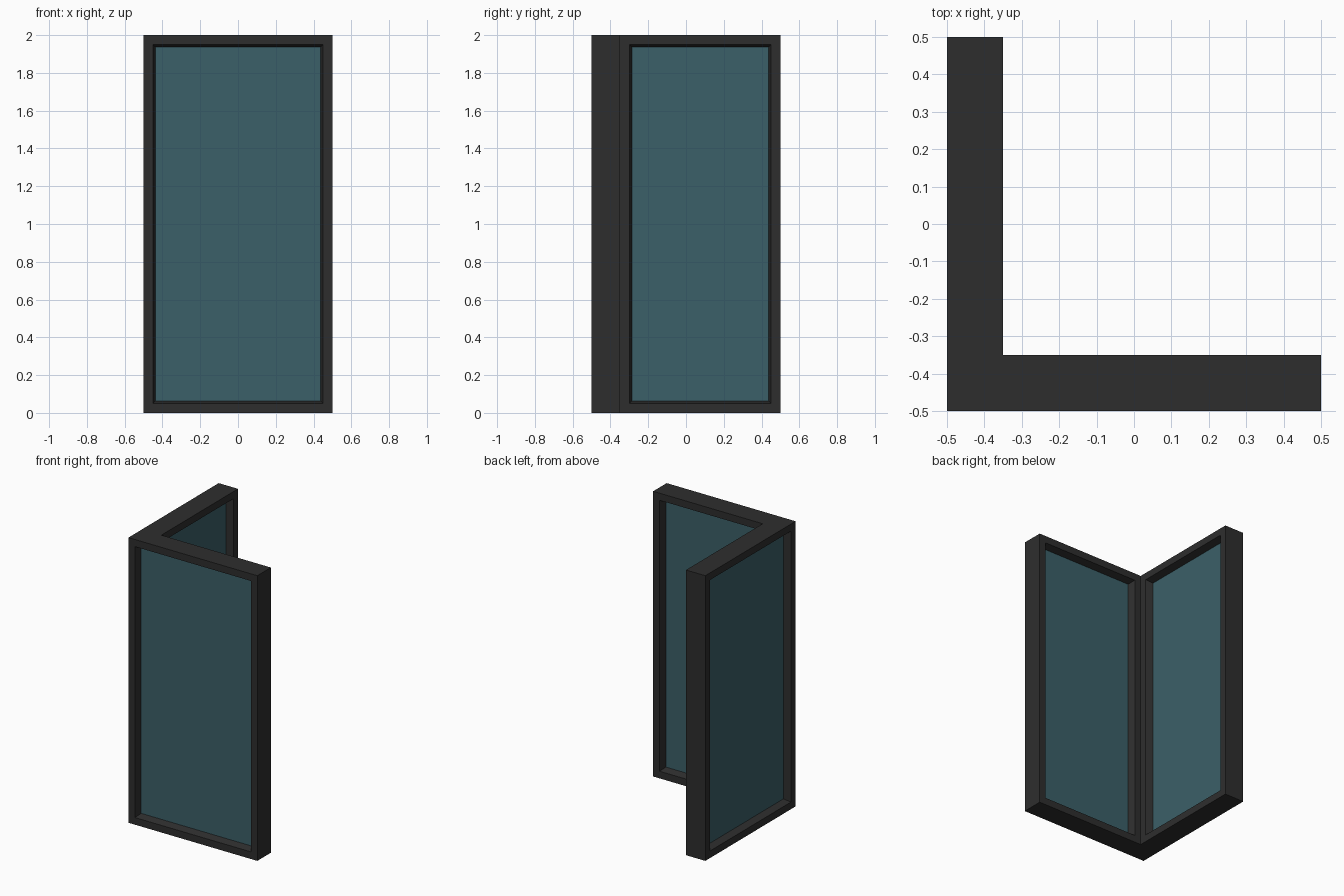
import bpy, bmesh

if "Cube" in bpy.data.objects:
    bpy.data.objects.remove(bpy.data.objects["Cube"])

HEIGHT = 2.0
DEPTH = 0.15      # thickness of each wing
BORDER = 0.05     # visible frame width
SLOPE = 0.014     # sideways run of the sloped reveal
RECESS = 0.05     # how far the glass sits back


def material(name, rgb):
    m = bpy.data.materials.new(name)
    m.diffuse_color = (*rgb, 1.0)
    m.use_nodes = True
    m.node_tree.nodes["Principled BSDF"].inputs["Base Color"].default_value = m.diffuse_color
    return m


def l_prism(bm, outer, inner, end, z0, z1):
    """Extrude an L-shaped plan with its corner at (outer, outer)."""
    plan = [(outer, outer), (end, outer), (end, inner),
            (inner, inner), (inner, end), (outer, end)]
    base = bm.faces.new([bm.verts.new((x, y, z0)) for x, y in plan])
    top = bmesh.ops.extrude_face_region(bm, geom=[base])
    verts = [g for g in top["geom"] if isinstance(g, bmesh.types.BMVert)]
    bmesh.ops.translate(bm, verts=verts, vec=(0, 0, z1 - z0))
    bmesh.ops.recalc_face_normals(bm, faces=bm.faces)


def finish(bm, name, mat):
    me = bpy.data.meshes.new(name)
    bm.to_mesh(me)
    bm.free()
    me.materials.append(mat)
    ob = bpy.data.objects.new(name, me)
    bpy.context.collection.objects.link(ob)
    return ob


dark = material("charcoal frame", (0.027, 0.027, 0.027))
teal = material("teal glass", (0.044, 0.115, 0.138))

# Corner frame: L prism with a sloped recess in each of the four broad sides
bm = bmesh.new()
l_prism(bm, -0.5, -0.5 + DEPTH, 0.5, 0.0, HEIGHT)
bm.normal_update()
broad = [f for f in bm.faces if abs(f.normal.z) < 0.1 and f.calc_area() > 1.0]
bmesh.ops.inset_individual(bm, faces=broad, thickness=BORDER, use_even_offset=True)
bmesh.ops.inset_individual(bm, faces=broad, thickness=SLOPE, depth=-RECESS,
                           use_even_offset=True)
bmesh.ops.delete(bm, geom=broad, context='FACES')
finish(bm, "corner_frame", dark)

# Glass: thinner L running through the middle of the frame
edge = BORDER + SLOPE
bm = bmesh.new()
l_prism(bm, -0.5 + RECESS, -0.5 + DEPTH - RECESS, 0.5 - edge, edge, HEIGHT - edge)
finish(bm, "corner_glass", teal)
